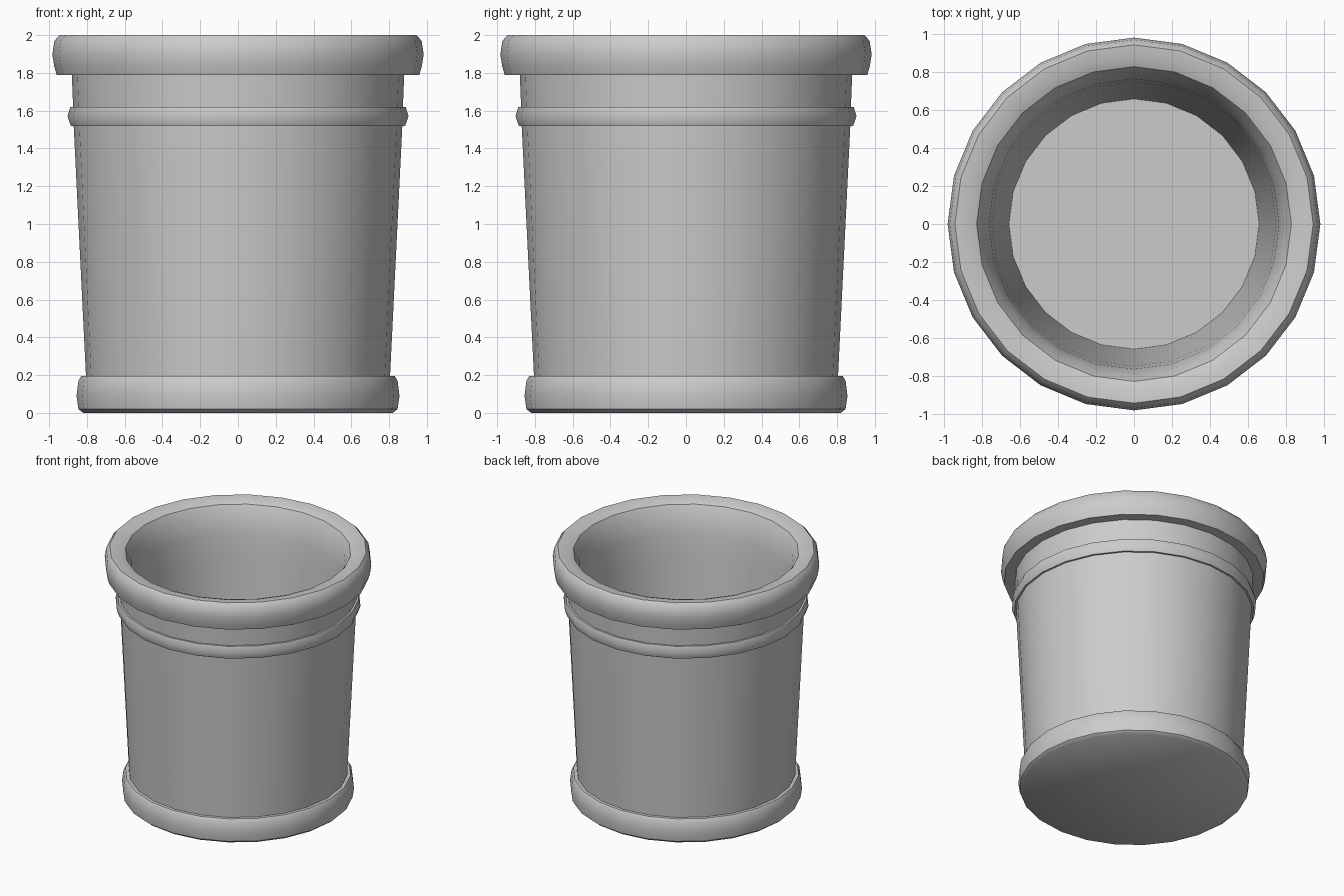
import bpy
import bmesh
from math import cos, sin, tau, radians

SIDES = 24

default = bpy.data.objects.get("Cube")
if default:
    bpy.data.objects.remove(default, do_unlink=True)

# Plain grey clay
grey = bpy.data.materials.new("plain_grey")
grey.use_nodes = True
colour = (0.6, 0.6, 0.6, 1)
grey.diffuse_color = colour
grey.node_tree.nodes["Principled BSDF"].inputs["Base Color"].default_value = colour


def lathe(name, profile, closed=False):
    """Revolve (radius, height) points; a radius of 0 becomes a flat cap."""
    bm = bmesh.new()
    rings = []
    for r, z in profile:
        rings.append([bm.verts.new((r * cos(tau * i / SIDES), r * sin(tau * i / SIDES), z))
                      for i in range(SIDES)])
    pairs = list(zip(rings, rings[1:]))
    if closed:
        pairs.append((rings[-1], rings[0]))
    else:
        bm.faces.new(rings[0])
        bm.faces.new(rings[-1])
    for low, high in pairs:
        for i in range(SIDES):
            j = (i + 1) % SIDES
            bm.faces.new((low[i], low[j], high[j], high[i]))
    bmesh.ops.recalc_face_normals(bm, faces=bm.faces)
    mesh = bpy.data.meshes.new(name)
    bm.to_mesh(mesh)
    bm.free()
    mesh.materials.append(grey)
    obj = bpy.data.objects.new(name, mesh)
    bpy.context.collection.objects.link(obj)
    bpy.ops.object.select_all(action="DESELECT")
    obj.select_set(True)
    bpy.context.view_layer.objects.active = obj
    bpy.ops.object.shade_smooth_by_angle(angle=radians(40))


# One continuous skin: foot, tapered wall, bead, rolled rim, then down inside
foot = [(0.82, 0.0), (0.845, 0.02), (0.855, 0.09), (0.845, 0.17), (0.83, 0.195), (0.805, 0.195)]
wall = [(0.87, 1.52)]
bead = [(0.885, 1.52), (0.903, 1.57), (0.888, 1.62), (0.873, 1.62)]
rim = [(0.88, 1.79), (0.96, 1.79), (0.973, 1.835), (0.983, 1.9), (0.972, 1.97), (0.945, 2.0)]
inside = [(0.88, 1.995), (0.83, 1.975), (0.79, 1.9), (0.765, 1.77), (0.75, 1.6), (0.66, 0.2)]
lathe("flower_pot", foot + wall + bead + rim + inside)
